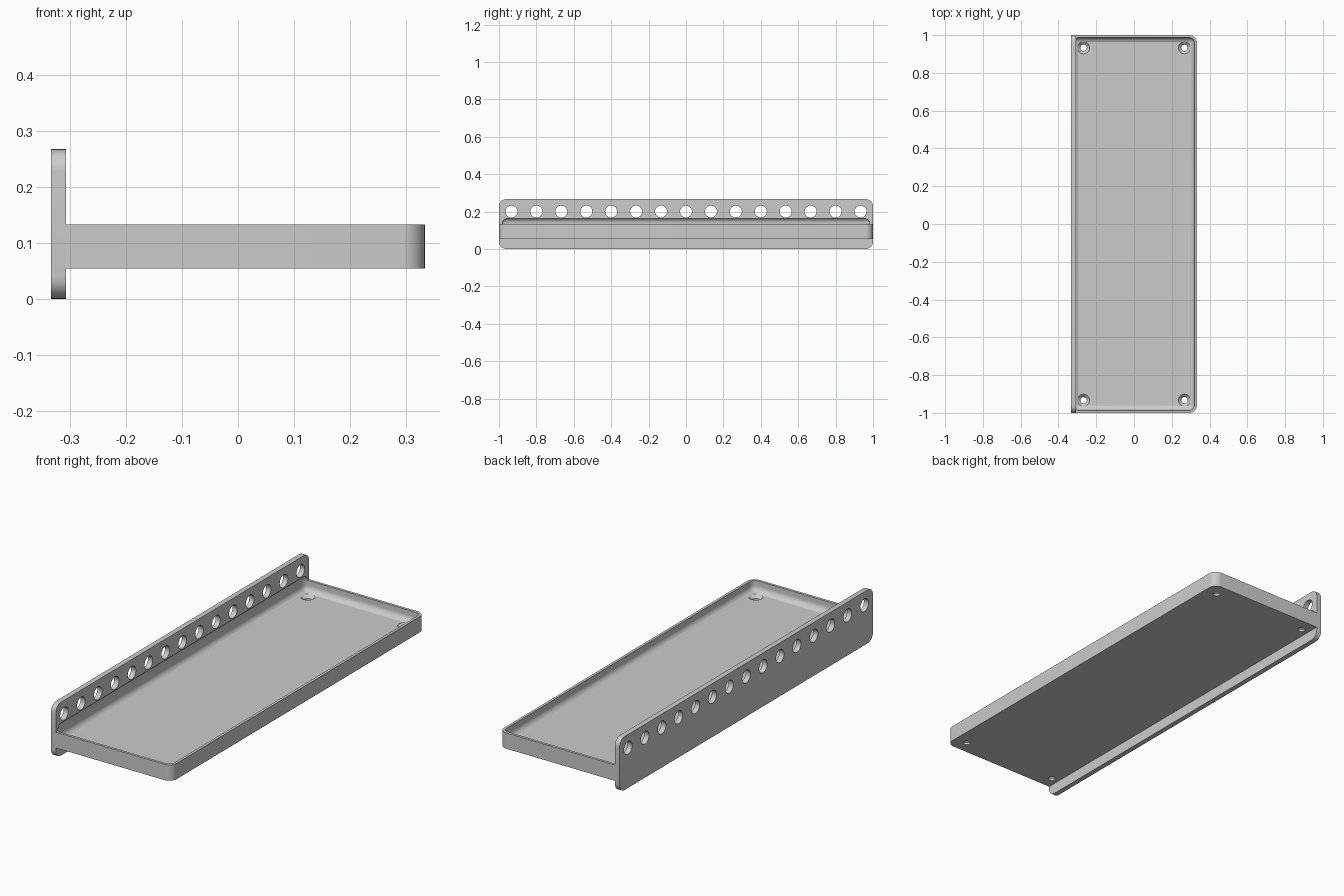
import bpy, bmesh, math
from mathutils import Matrix, Vector

default = bpy.data.objects.get("Cube")
if default:
    bpy.data.objects.remove(default, do_unlink=True)

PLATE_FACE = -0.307          # inner face of the upright plate
TRAY_BOTTOM, TRAY_TOP, FLOOR = 0.054, 0.133, 0.08

grey = bpy.data.materials.new("plain grey")
grey.use_nodes = True
grey.diffuse_color = (0.6, 0.6, 0.6, 1)
grey.node_tree.nodes["Principled BSDF"].inputs["Base Color"].default_value = (0.6, 0.6, 0.6, 1)


def to_object(name, bm):
    bmesh.ops.recalc_face_normals(bm, faces=bm.faces)
    mesh = bpy.data.meshes.new(name)
    bm.to_mesh(mesh)
    bm.free()
    mesh.materials.append(grey)
    obj = bpy.data.objects.new(name, mesh)
    bpy.context.collection.objects.link(obj)
    return obj


def rounded_box(name, low, high, radius, pick, segments=8):
    """Box between two corners; edges accepted by pick(midpoint, direction) are rounded."""
    low, high = Vector(low), Vector(high)
    bm = bmesh.new()
    bmesh.ops.create_cube(bm, size=1)
    for v in bm.verts:
        v.co = Vector([l + (c + 0.5) * (h - l) for l, h, c in zip(low, high, v.co)])
    edges = [e for e in bm.edges
             if pick((e.verts[0].co + e.verts[1].co) / 2,
                     (e.verts[1].co - e.verts[0].co).normalized())]
    bmesh.ops.bevel(bm, geom=edges, offset=radius, segments=segments,
                    profile=0.5, affect='EDGES')
    return to_object(name, bm)


def add_cone(bm, centre, r_low, r_high, depth, turn=Matrix()):
    bmesh.ops.create_cone(bm, cap_ends=True, segments=32, radius1=r_low, radius2=r_high,
                          depth=depth, matrix=Matrix.Translation(centre) @ turn)


def cut(obj, cutter):
    mod = obj.modifiers.new("cut", 'BOOLEAN')
    mod.operation = 'DIFFERENCE'
    mod.solver = 'EXACT'
    mod.object = cutter
    bpy.ops.object.select_all(action='DESELECT')
    bpy.context.view_layer.objects.active = obj
    obj.select_set(True)
    bpy.ops.object.modifier_apply(modifier=mod.name)


# Upright plate with rounded end corners
plate = rounded_box("upright_plate", (-0.333, -1, 0), (PLATE_FACE, 1, 0.267), 0.04,
                    lambda mid, d: abs(d.x) > 0.9)

# Tray with its two free corners rounded
tray = rounded_box("tray", (PLATE_FACE, -1, TRAY_BOTTOM), (0.333, 1, TRAY_TOP), 0.04,
                   lambda mid, d: abs(d.z) > 0.9 and mid.x > 0)

# Soft-edged hollow that also bites into the plate
hollow = rounded_box("hollow_cutter", (-0.32, -0.987, FLOOR), (0.32, 0.987, 0.167), 0.029,
                     lambda mid, d: True)

# Row of round holes along the plate
bm = bmesh.new()
for i in range(-7, 8):
    add_cone(bm, (-0.32, i * 0.1333, 0.2), 0.032, 0.032, 0.1,
             Matrix.Rotation(math.pi / 2, 4, 'Y'))
row = to_object("row_cutter", bm)

# Screw holes and their countersinks at the tray corners
holes, sinks = bmesh.new(), bmesh.new()
for x in (-0.267, 0.267):
    for y in (-0.933, 0.933):
        add_cone(holes, (x, y, FLOOR - 0.02), 0.017, 0.017, 0.1)
        add_cone(sinks, (x, y, FLOOR - 0.007), 0.016, 0.034, 0.018)
hole_cutter = to_object("screw_hole_cutter", holes)
sink_cutter = to_object("countersink_cutter", sinks)

for cutter in (hollow, row):
    cut(plate, cutter)
for cutter in (hollow, sink_cutter, hole_cutter):
    cut(tray, cutter)
for cutter in (hollow, row, hole_cutter, sink_cutter):
    bpy.data.objects.remove(cutter, do_unlink=True)

# Smooth fillets, crisp edges
bpy.ops.object.select_all(action='DESELECT')
for obj in (plate, tray):
    obj.select_set(True)
bpy.context.view_layer.objects.active = tray
bpy.ops.object.shade_smooth_by_angle(angle=math.radians(30))
